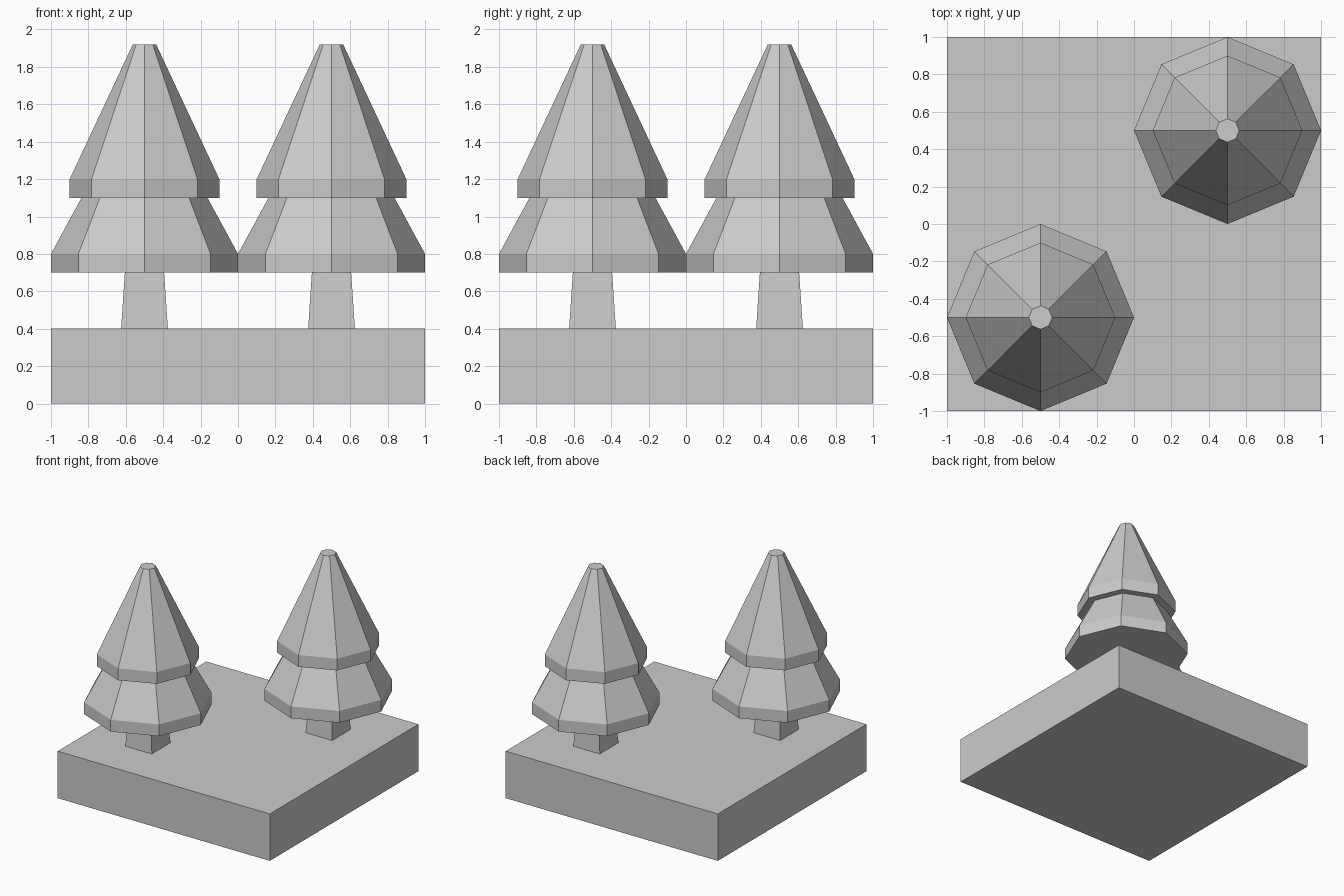
import bpy, bmesh, math

if "Cube" in bpy.data.objects:
    bpy.data.objects.remove(bpy.data.objects["Cube"])

def loft(name, rings, sides, turn=0.0, location=(0, 0, 0)):
    """Closed solid through regular polygon rings given as (radius, z)."""
    bm = bmesh.new()
    loops = []
    for r, z in rings:
        angles = [turn + 2 * math.pi * i / sides for i in range(sides)]
        loops.append([bm.verts.new((r * math.cos(a), r * math.sin(a), z)) for a in angles])
    for low, high in zip(loops, loops[1:]):
        for i in range(sides):
            j = (i + 1) % sides
            bm.faces.new((low[i], low[j], high[j], high[i]))
    bm.faces.new(loops[0][::-1])
    bm.faces.new(loops[-1])
    mesh = bpy.data.meshes.new(name)
    bm.to_mesh(mesh)
    bm.free()
    obj = bpy.data.objects.new(name, mesh)
    obj.location = location
    bpy.context.collection.objects.link(obj)
    return obj

# Square ground block
bpy.ops.mesh.primitive_cube_add(size=1, location=(0, 0, 0.2))
base = bpy.context.object
base.name = "ground_block"
base.scale = (2, 2, 0.4)

# Two-tier octagonal foliage and square tapered trunk
FOLIAGE = [(0.5, 0.7), (0.5, 0.8), (0.337, 1.1), (0.4, 1.1), (0.4, 1.2), (0.0625, 1.92)]
TRUNK = [(0.125 * math.sqrt(2), 0.4), (0.105 * math.sqrt(2), 0.7)]

for label, p in (("front", -0.5), ("back", 0.5)):
    loft(label + "_tree_trunk", TRUNK, 4, math.pi / 4, (p, p, 0))
    loft(label + "_tree_foliage", FOLIAGE, 8, 0, (p, p, 0))
